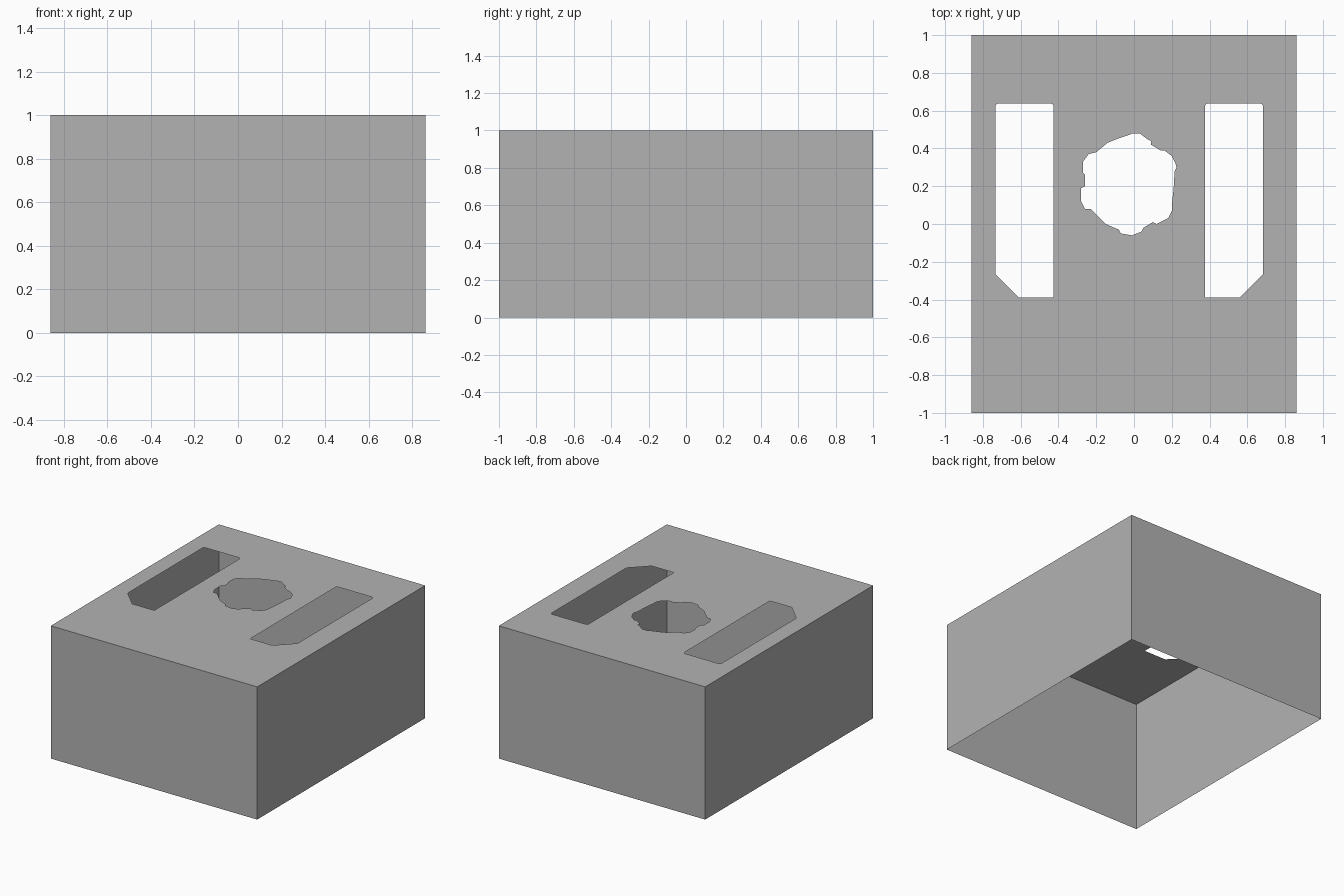
import bpy
import bmesh
from mathutils import Vector

default_cube = bpy.data.objects.get("Cube")
if default_cube:
    bpy.data.objects.remove(default_cube, do_unlink=True)

HALF_WIDTH, HALF_DEPTH, HEIGHT = 0.86, 1.0, 1.0
MIDDLE_X = -0.025  # symmetry line of the two slots

# The single plain grey
grey = bpy.data.materials.new("plain grey")
grey.use_nodes = True
colour = (0.45, 0.45, 0.45, 1)
grey.diffuse_color = colour
grey.node_tree.nodes["Principled BSDF"].inputs["Base Color"].default_value = colour


def add_object(name, bm):
    """Turn a bmesh into a named, coloured object."""
    mesh = bpy.data.meshes.new(name)
    bm.to_mesh(mesh)
    bm.free()
    mesh.materials.append(grey)
    obj = bpy.data.objects.new(name, mesh)
    bpy.context.collection.objects.link(obj)
    return obj


def add_loop(bm, points):
    """Add a closed outline at the height of the top panel."""
    verts = [bm.verts.new((x, y, HEIGHT)) for x, y in points]
    return [bm.edges.new((a, b)) for a, b in zip(verts, verts[1:] + verts[:1])]


def slot_outline(side):
    """Long slot with one clipped outer corner and softened back corners."""
    inner, outer, back, front = 0.4, 0.708, 0.638, -0.39
    clip, soft = 0.124, 0.014
    points = [(inner, front), (outer - clip, front), (outer, front + clip),
              (outer, back - soft), (outer - soft / 3, back - soft / 3),
              (outer - soft, back), (inner + soft, back),
              (inner + soft / 3, back - soft / 3), (inner, back - soft)]
    return [(MIDDLE_X + side * x, y) for x, y in points]


# Irregular central opening, in hundredths of a unit
ragged_hole = [
    (-3, 47), (-1, 48), (3, 48), (7, 45), (9, 44), (9, 42), (14, 39), (16, 39),
    (20, 36), (22, 32), (22.5, 30), (21.5, 28), (21, 19), (20, 10), (20, 7),
    (18, 3), (12, 0), (10, 1), (5, -2), (4, -4), (-1, -6), (-7, -5), (-8, -3),
    (-15, 0), (-20, 5), (-23, 8), (-26, 8), (-28, 12), (-28, 19), (-26, 20),
    (-26, 26), (-27, 27), (-27, 33), (-24, 37), (-20, 38), (-14, 43), (-9, 45)]

corners = [(-HALF_WIDTH, -HALF_DEPTH), (HALF_WIDTH, -HALF_DEPTH),
           (HALF_WIDTH, HALF_DEPTH), (-HALF_WIDTH, HALF_DEPTH)]

# Top panel: rectangle filled around the three openings
panel = bmesh.new()
edges = add_loop(panel, corners)
edges += add_loop(panel, [(x / 100, y / 100) for x, y in ragged_hole])
for side in (-1, 1):
    edges += add_loop(panel, slot_outline(side))
bmesh.ops.triangle_fill(panel, edges=edges, use_beauty=True, normal=Vector((0, 0, 1)))
for face in panel.faces:
    face.normal_update()
    if face.normal.z < 0:
        face.normal_flip()
bmesh.ops.dissolve_limit(panel, angle_limit=0.01, verts=[], edges=panel.edges[:])
add_object("top_panel", panel)

# Four thin side walls, open underneath
walls = bmesh.new()
lower = [walls.verts.new((x, y, 0)) for x, y in corners]
upper = [walls.verts.new((x, y, HEIGHT)) for x, y in corners]
for i in range(len(corners)):
    j = (i + 1) % len(corners)
    walls.faces.new((lower[i], lower[j], upper[j], upper[i]))
add_object("side_walls", walls)
